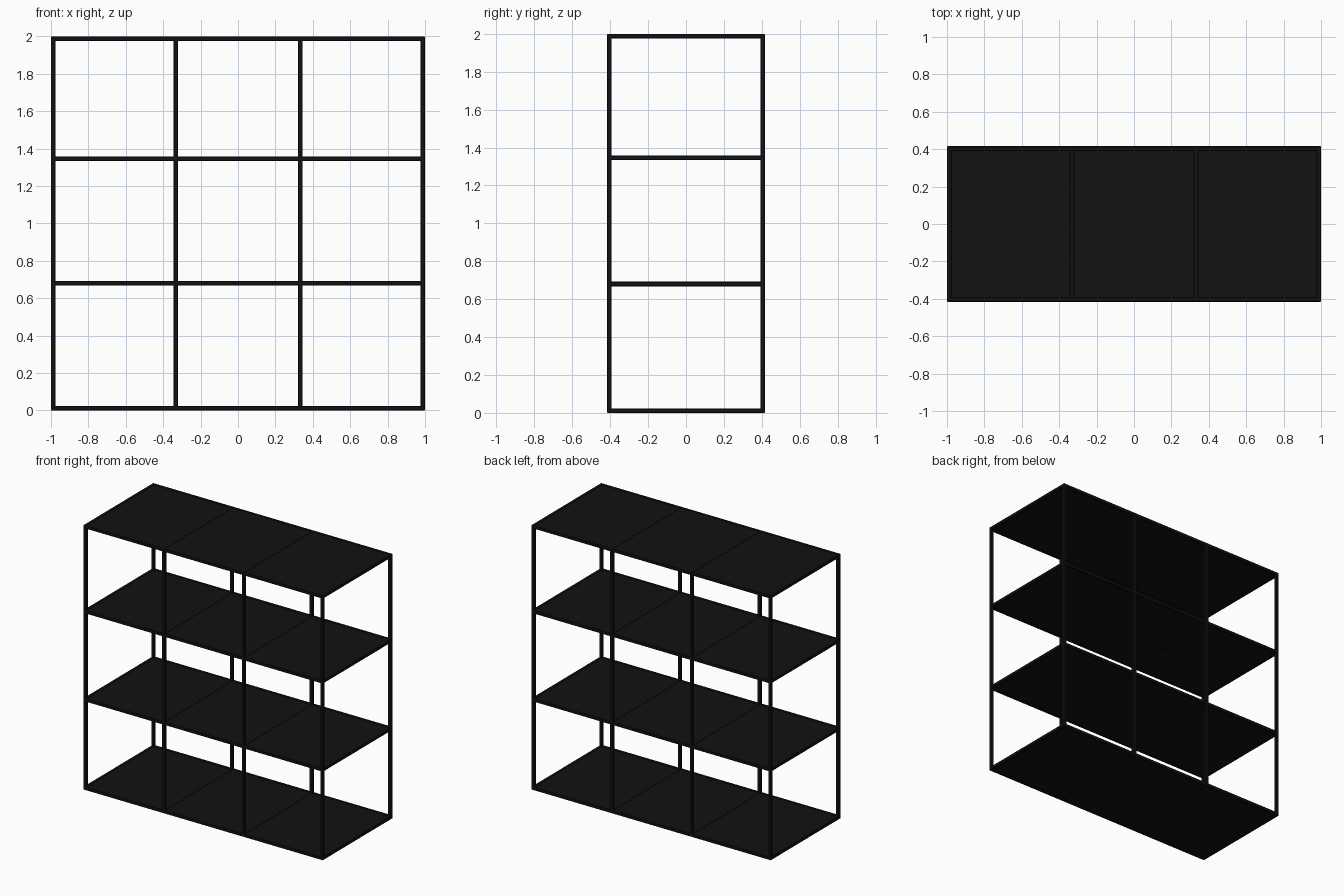
import bpy

if "Cube" in bpy.data.objects:
    bpy.data.objects.remove(bpy.data.objects["Cube"])

T = 0.024                                  # bar thickness
W, D = 1.0, 0.416                          # half width and half depth
PX, PY = W - T / 2, D - T / 2              # bar centre lines
POSTS_X = (-PX, -0.333, 0.333, PX)
SHELVES_Z = (T / 2, 0.68, 1.345, 1.986)

black = bpy.data.materials.new("black_metal")
black.diffuse_color = (0.006, 0.006, 0.006, 1)
black.use_nodes = True
black.node_tree.nodes["Principled BSDF"].inputs["Base Color"].default_value = black.diffuse_color


def box(name, centre, size, bevel=0.0):
    bpy.ops.mesh.primitive_cube_add(size=1, location=centre)
    ob = bpy.context.object
    ob.name = name
    ob.scale = size
    bpy.ops.object.transform_apply(location=False, rotation=False, scale=True)
    if bevel:
        mod = ob.modifiers.new("edge_bevel", 'BEVEL')
        mod.width = bevel
        mod.segments = 1
    ob.data.materials.append(black)
    return ob


# upright posts along the front and back edges
z0, z1 = SHELVES_Z[0], SHELVES_Z[-1]
for x in POSTS_X:
    for y, side in ((-PY, "front"), (PY, "back")):
        box(side + "_post", (x, y, (z0 + z1) / 2), (T, T, z1 - z0), 0.003)

# each level: long rails, cross bars and a thin shelf panel
for z in SHELVES_Z:
    for y, side in ((-PY, "front"), (PY, "back")):
        box(side + "_rail", (0, y, z), (2 * W, T, T), 0.003)
    for x in POSTS_X:
        box("cross_bar", (x, 0, z), (T, 2 * PY, T), 0.003)
    box("shelf_panel", (0, 0, z + 0.002), (2 * PX, 2 * PY, 0.016))
